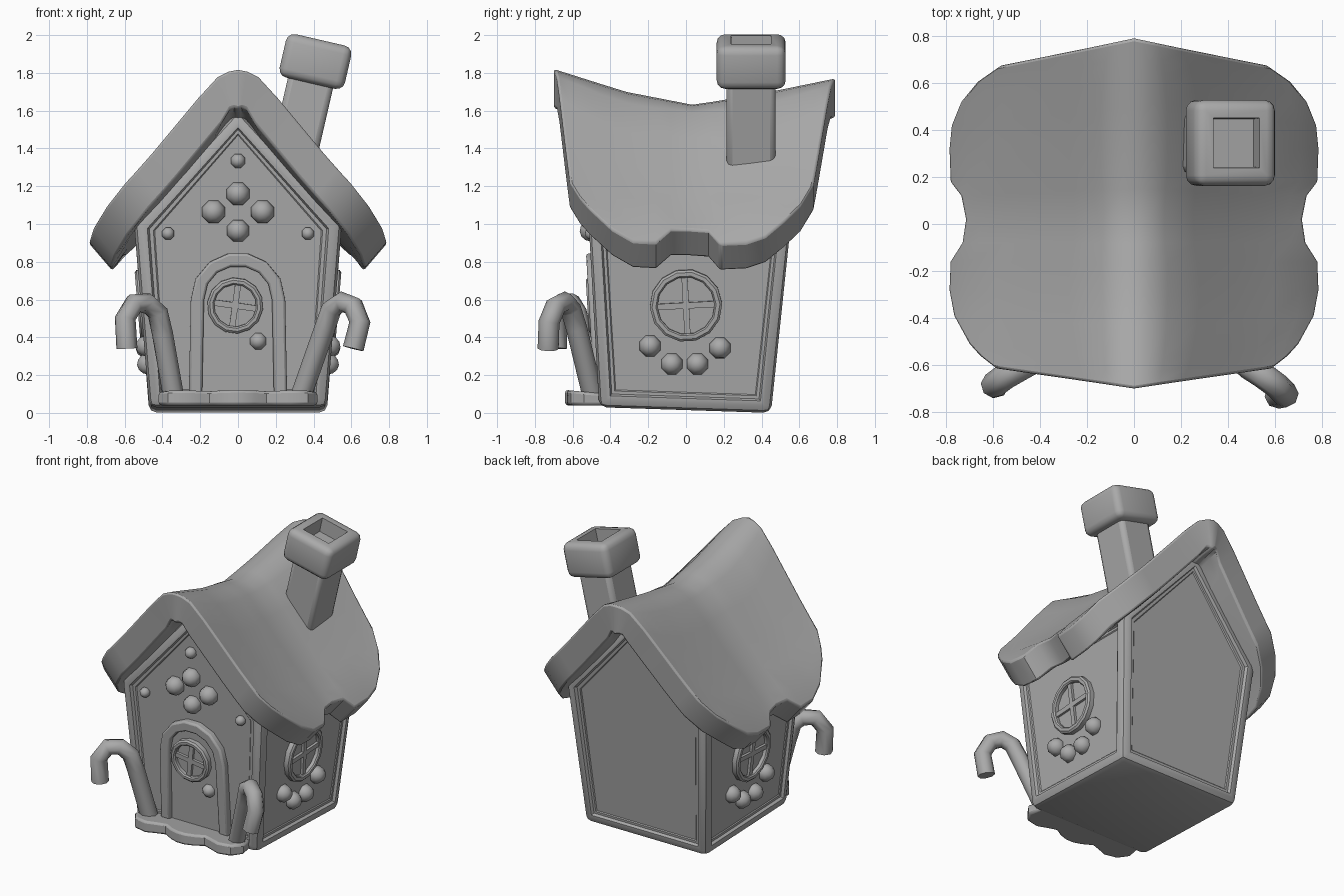
import bpy, bmesh, math
from mathutils import Matrix, Vector

if "Cube" in bpy.data.objects:
    bpy.data.objects.remove(bpy.data.objects["Cube"])

grey = bpy.data.materials.new("plain grey")
grey.diffuse_color = (0.4, 0.4, 0.4, 1)
grey.use_nodes = True
grey.node_tree.nodes["Principled BSDF"].inputs["Base Color"].default_value = grey.diffuse_color


def finish(name, bm, matrix=None, bevel=0, mirror=False, angle=40):
    if matrix:
        bm.transform(matrix)
    bmesh.ops.remove_doubles(bm, verts=bm.verts[:], dist=1e-5)
    bmesh.ops.recalc_face_normals(bm, faces=bm.faces[:])
    me = bpy.data.meshes.new(name)
    bm.to_mesh(me)
    bm.free()
    me.materials.append(grey)
    ob = bpy.data.objects.new(name, me)
    bpy.context.collection.objects.link(ob)
    bpy.ops.object.select_all(action='DESELECT')
    ob.select_set(True)
    bpy.context.view_layer.objects.active = ob
    bpy.ops.object.shade_smooth_by_angle(angle=math.radians(angle))
    if bevel:
        m = ob.modifiers.new("bevel", 'BEVEL')
        m.width, m.segments = bevel, 2
        m.limit_method, m.angle_limit = 'ANGLE', math.radians(50)
    if mirror:
        ob.modifiers.new("mirror", 'MIRROR')
    return ob


def skin(bm, rows, close_rows=False, close_loop=True):
    """Join successive rows of points with quads."""
    vs = [[bm.verts.new(p) for p in r] for r in rows]
    n = len(rows[0])
    for j in range(len(vs) if close_rows else len(vs) - 1):
        a, b = vs[j], vs[(j + 1) % len(vs)]
        for k in range(n if close_loop else n - 1):
            bm.faces.new((a[k], a[(k + 1) % n], b[(k + 1) % n], b[k]))
    return vs


def interp(x, table):
    for (x0, y0), (x1, y1) in zip(table, table[1:]):
        if x <= x1:
            return y0 + (y1 - y0) * (x - x0) / (x1 - x0)
    return table[-1][1]


def wall(origin, right, up):
    r, u = Vector(right), Vector(up)
    m = Matrix((r, u, r.cross(u))).transposed().to_4x4()
    m.translation = origin
    return m


# wall frames: local x along the wall, y up, z outwards
FRONT = wall((0, -0.436, 0), (1, 0, 0), (0, -0.057, 1))
SIDE = wall((0.443, 0, 0), (0, 1, 0), (0.083, 0, 1))

# house body: leaning pentagon prism with recessed wall panels
bm = bmesh.new()
ends = []
for yb, ys, ya, zb in ((-0.46, -0.515, -0.55, 0.03), (0.45, 0.555, 0.615, 0)):
    ends.append([(-0.47, yb, zb), (0.47, yb, zb), (0.55, ys, 1.0), (0, ya, 1.6), (-0.55, ys, 1.0)])
for row in skin(bm, ends):
    bm.faces.new(row)
bmesh.ops.recalc_face_normals(bm, faces=bm.faces[:])
bmesh.ops.bevel(bm, geom=bm.edges[:], offset=0.04, segments=2, profile=0.5, affect='EDGES')
bm.normal_update()
panels = [f for f in bm.faces if f.calc_area() > 0.4 and abs(f.normal.z) < 0.3]
for t, d in ((0.03, 0), (0.012, -0.018), (0.022, 0), (0.008, -0.006)):
    bmesh.ops.inset_individual(bm, faces=panels, thickness=t, depth=d)
finish("house_body", bm, angle=30)

# roof: sagging saddle with scalloped eaves
EAVE = [(.59, -.615), (.66, -.56), (.705, -.51), (.77, -.39), (.79, -.28), (.785, -.16), (.735, -.08),
        (.72, .02), (.74, .12), (.785, .18), (.79, .32), (.78, .42), (.74, .52), (.67, .605), (.57, .675)]
SLOPE = [(0, 1.82), (.06, 1.808), (.127, 1.77), (.485, 1.34), (.65, 1.16), (.75, 1.06), (.79, .98)]
SAG = [(-.70, 0), (-.32, -.12), (.04, -.19), (.40, -.13), (.79, -.05)]
HALF = [0, .08, .18, .35, .55, .75, .9, 1]
cols = [-s for s in HALF[:0:-1]] + HALF
bm = bmesh.new()
rows = []
for ex, ey in EAVE:
    ry = -.70 + (ey + .615) / 1.29 * 1.49
    outer, inner = [], []
    for s in cols:
        x = abs(s) * ex
        y = ry + (ey - ry) * abs(s)
        z = interp(x, SLOPE) + interp(ry, SAG) * (1 - 0.5 * x)
        r = min(1, x / 0.2)
        sg = 1 if s > 0 else -1
        outer.append((sg * x, y, z))
        inner.append((sg * (x - .12 * r), y, z - .21 + .07 * r))
    rows.append(outer + inner[::-1])
vs = skin(bm, rows)
n = len(rows[0])
for loop in (vs[0], vs[-1]):
    for k in range(n // 2 - 1):
        bm.faces.new((loop[k], loop[k + 1], loop[n - 2 - k], loop[n - 1 - k]))
finish("roof", bm, bevel=0.025)

# chimney: tilted shaft and rounded cap with a hole
tilt = Matrix.Translation((.41, .345, 1.86)) @ Matrix.Rotation(math.radians(13), 4, 'Y')
bm = bmesh.new()
bmesh.ops.create_cube(bm, matrix=Matrix.Translation((0, 0, -.3)) @ Matrix.Diagonal((.245, .26, .6, 1)))
finish("chimney_shaft", bm, tilt, bevel=0.03)
bm = bmesh.new()
bmesh.ops.create_cube(bm, matrix=Matrix.Diagonal((.355, .365, .235, 1)))
bmesh.ops.bevel(bm, geom=bm.edges[:], offset=0.045, segments=3, profile=0.5, affect='EDGES')
bm.normal_update()
top = [max(bm.faces, key=lambda f: f.calc_center_median().z)]
bmesh.ops.inset_individual(bm, faces=top, thickness=0.045, depth=0)
bmesh.ops.inset_individual(bm, faces=top, thickness=0.005, depth=-0.1)
finish("chimney_cap", bm, tilt)


# round windows: ring with recessed pane and crossed bars
def window(name, m, cx, cy, ro, ri, turn, mirror):
    place = m @ Matrix.Translation((cx, cy, 0)) @ Matrix.Rotation(math.radians(turn), 4, 'Z')
    bm = bmesh.new()
    prof = [(ro, -.01), (ro, .032), (ro - .012, .042), (ri + .008, .042), (ri, .034), (ri, .012), (0, .012)]
    skin(bm, [[(r * math.cos(a), r * math.sin(a), w) for r, w in prof]
              for a in (math.tau * i / 14 for i in range(14))], True, False)
    finish(name + "_ring", bm, place, mirror=mirror)
    bm = bmesh.new()
    for sx, sy in ((2 * ri, .032), (.032, 2 * ri)):
        bmesh.ops.create_cube(bm, matrix=Matrix.Translation((0, 0, .018)) @ Matrix.Diagonal((sx, sy, .022, 1)))
    finish(name + "_bars", bm, place, mirror=mirror)


window("side_window", SIDE, 0, .57, .192, .152, 3, True)
window("door_window", FRONT @ Matrix.Translation((0, 0, .012)), -.015, .57, .148, .112, -8, False)

# door: arched frame and panel
OUT = [(.26, .1), (.25, .6), (.225, .71), (.15, .8), (.05, .845)]
INN = [(.19, .1), (.18, .6), (.16, .685), (.11, .745), (.04, .775)]
both = lambda pts: pts + [(-x, y) for x, y in pts[::-1]]
bm = bmesh.new()
for row in (lambda v: (v[0], v[-1]))(skin(bm, [
        [(*o, -.01), (*o, .045), (*i, .045), (*i, -.01)] for o, i in zip(both(OUT), both(INN))])):
    bm.faces.new(row)
finish("door_frame", bm, FRONT, bevel=0.012)
bm = bmesh.new()
bm.faces.new([bm.verts.new((x, y, .014)) for x, y in both(INN)])
finish("door_panel", bm, FRONT)


# gumdrops and door knob: low-poly balls half sunk in the wall
def drops(name, m, spots, mirror=False):
    bm = bmesh.new()
    for x, y, r in spots:
        bmesh.ops.create_uvsphere(bm, u_segments=8, v_segments=6, radius=r,
                                  matrix=Matrix.Translation((x, y, .01)) @ Matrix.Rotation(math.pi / 8, 4, 'Z'))
    finish(name, bm, m, mirror=mirror, angle=60)


drops("front_gumdrops", FRONT, [(0, 1.16, .065), (-.13, 1.065, .065), (.13, 1.065, .065), (0, .965, .062),
                                (0, 1.335, .04), (-.37, .95, .035), (.37, .95, .035)])
drops("side_gumdrops", SIDE, [(-.19, .355, .06), (-.075, .26, .06), (.06, .26, .06), (.18, .345, .06)], True)
drops("door_knob", FRONT, [(.107, .38, .047)])

# scalloped doorstep
STEP = [(.40, -.43), (.42, -.54), (.37, -.61), (.28, -.63), (.2, -.6), (.15, -.585), (.09, -.62), (.03, -.64)]
bm = bmesh.new()
for row in skin(bm, [[(x, y, z - .1 * (y + .5) * k) for x, y in both(STEP)] for z, k in ((.04, 0), (.108, 1))]):
    bm.faces.new(row)
finish("doorstep", bm, bevel=0.015)

# candy canes beside the door, each leaning its own way
CANES = {
    "left_candy_cane": [(-.34, -.49, .08), (-.40, -.555, .42), (-.425, -.58, .53), (-.48, -.61, .58),
                        (-.55, -.65, .578), (-.597, -.685, .5), (-.588, -.685, .34)],
    "right_candy_cane": [(.33, -.49, .08), (.46, -.58, .45), (.495, -.61, .55), (.55, -.645, .588),
                         (.61, -.69, .565), (.645, -.725, .48), (.61, -.73, .34)]}
for name, path in CANES.items():
    pts = [Vector(p) for p in path]
    side = (pts[-1] - pts[0]).cross(Vector((0, 0, 1))).normalized()
    bm = bmesh.new()
    rows = []
    for i, p in enumerate(pts):
        t = (pts[min(i + 1, len(pts) - 1)] - pts[max(i - 1, 0)]).normalized()
        u = t.cross(side).normalized()
        v = u.cross(t)
        rows.append([p + .056 * (u * math.cos(a) + v * math.sin(a)) for a in (math.tau * k / 8 for k in range(8))])
    vs = skin(bm, rows)
    bm.faces.new(vs[0])
    bm.faces.new(vs[-1])
    finish(name, bm, angle=50)
